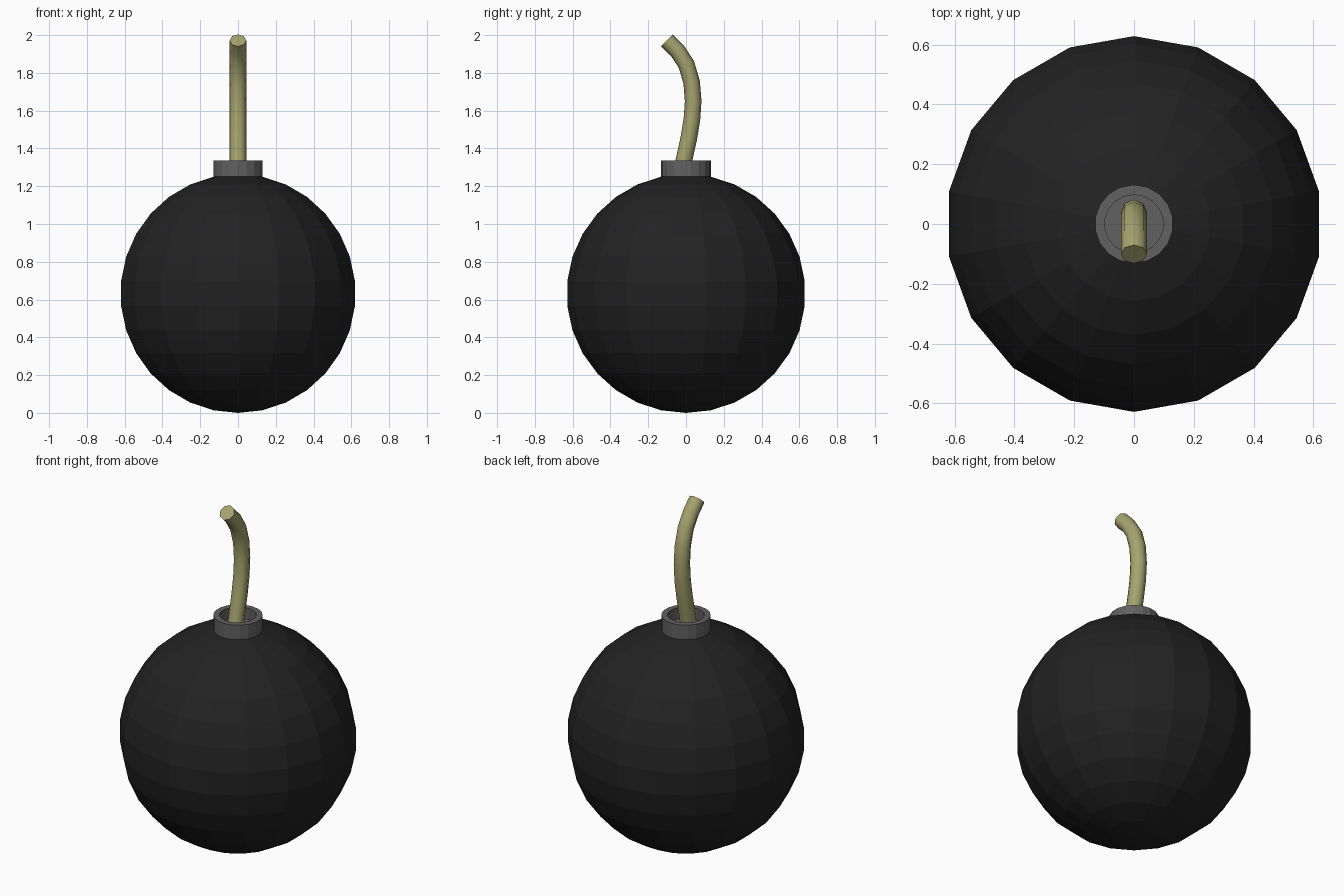
import bpy, bmesh
from math import sin, cos, pi, radians

if "Cube" in bpy.data.objects:
    bpy.data.objects.remove(bpy.data.objects["Cube"])

R, SEG, RINGS, CZ = 0.632, 18, 15, 0.632


def material(name, rgb):
    m = bpy.data.materials.new(name)
    m.diffuse_color = (*rgb, 1)
    m.use_nodes = True
    m.node_tree.nodes["Principled BSDF"].inputs["Base Color"].default_value = m.diffuse_color
    return m


def lathe(name, profile, mat):
    """Revolve (radius, z) points; radius 0 makes a pole."""
    bm = bmesh.new()
    rings = []
    for r, z in profile:
        if r < 1e-6:
            rings.append([bm.verts.new((0, 0, z))] * SEG)
        else:
            rings.append([bm.verts.new((r * cos(pi / 2 + 2 * pi * i / SEG),
                                        r * sin(pi / 2 + 2 * pi * i / SEG), z))
                          for i in range(SEG)])
    for a, b in zip(rings, rings[1:]):
        for i in range(SEG):
            j = (i + 1) % SEG
            bm.faces.new(list(dict.fromkeys((a[i], a[j], b[j], b[i]))))
    me = bpy.data.meshes.new(name)
    bm.to_mesh(me)
    bm.free()
    ob = bpy.data.objects.new(name, me)
    me.materials.append(mat)
    bpy.context.collection.objects.link(ob)
    return ob


# Round body, open under the collar
body = [(R * sin(pi * k / RINGS), CZ - R * cos(pi * k / RINGS)) for k in range(RINGS)]
lathe("body", body, material("black", (0.016, 0.016, 0.016)))

# Collar with a recessed floor
r0, z0 = body[-1]
lathe("collar", [(r0, z0), (r0, 1.335), (0.098, 1.335), (0.098, 1.27), (0, 1.27)],
      material("dark_grey", (0.12, 0.12, 0.12)))

# Curved fuse: round tube along a path in the YZ plane
path = [(-0.026, 1.26), (-0.008, 1.35), (0.014, 1.45), (0.031, 1.55), (0.038, 1.65),
        (0.03, 1.75), (0.002, 1.845), (-0.046, 1.918), (-0.101, 1.972)]
cu = bpy.data.curves.new("fuse", 'CURVE')
cu.dimensions = '3D'
cu.bevel_depth = 0.044
cu.bevel_resolution = 2
cu.use_fill_caps = True
sp = cu.splines.new('POLY')
sp.points.add(len(path) - 1)
for p, (y, z) in zip(sp.points, path):
    p.co = (0, y, z, 1)
fuse = bpy.data.objects.new("fuse", cu)
bpy.context.collection.objects.link(fuse)
cu.materials.append(material("olive", (0.38, 0.37, 0.16)))
bpy.context.view_layer.objects.active = fuse
fuse.select_set(True)
bpy.ops.object.convert(target='MESH')
bpy.ops.object.shade_smooth_by_angle(angle=radians(60))
